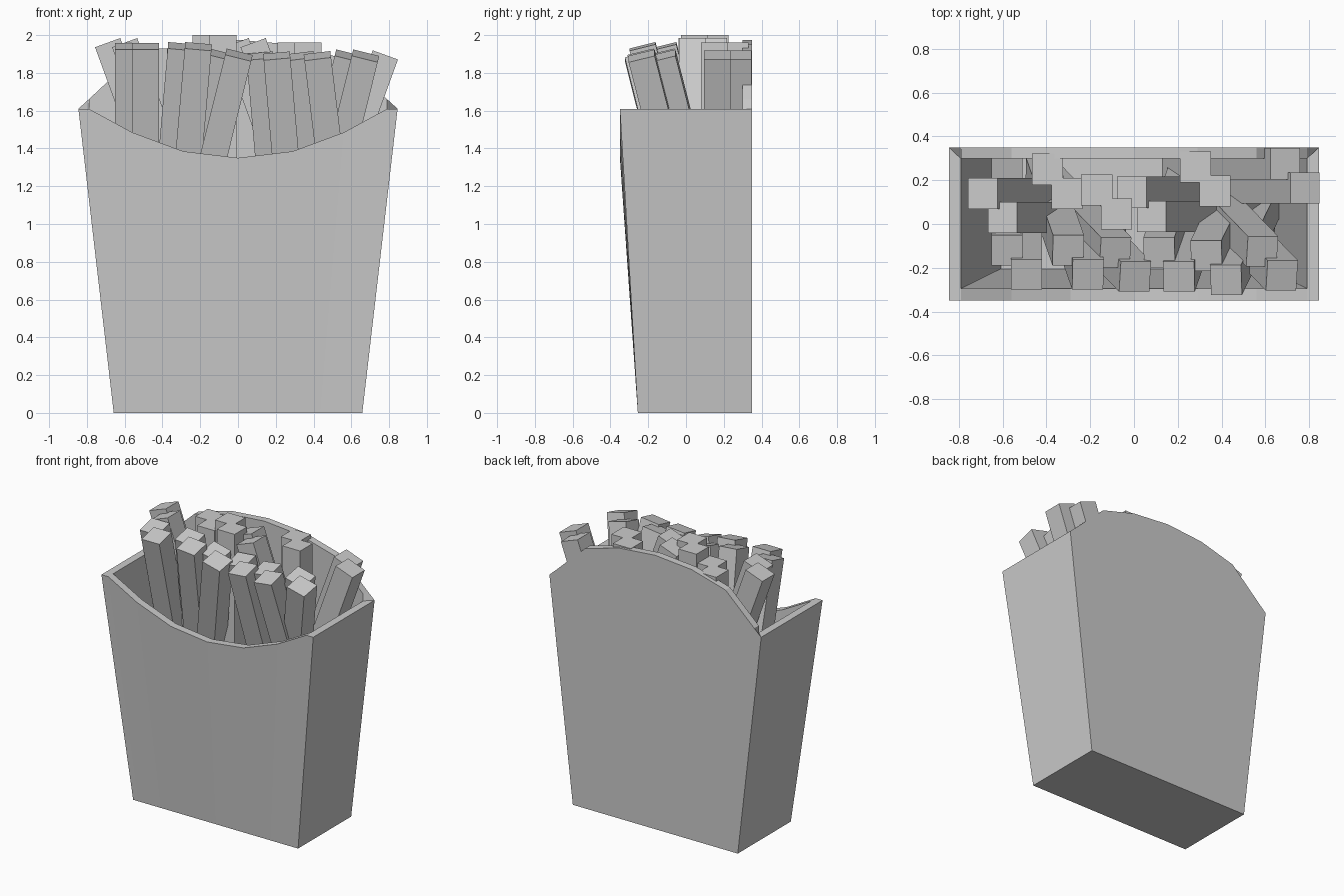
import bpy, bmesh
from math import radians
from mathutils import Matrix, Vector

if "Cube" in bpy.data.objects:
    bpy.data.objects.remove(bpy.data.objects["Cube"])


def make_object(name, bm):
    bmesh.ops.recalc_face_normals(bm, faces=bm.faces)
    mesh = bpy.data.meshes.new(name)
    bm.to_mesh(mesh)
    bm.free()
    obj = bpy.data.objects.new(name, mesh)
    bpy.context.collection.objects.link(obj)
    return obj


# Carton: half profiles (x, front rim z, back rim z), mirrored across x
HALF = [(0.845, 1.61, 1.61), (0.79, 1.61, 1.66), (0.56, 1.485, 1.875),
        (0.29, 1.385, 1.95), (0.0, 1.35, 1.975)]
PROFILE = [(-x, f, b) for x, f, b in HALF] + HALF[-2::-1]


def rim_loops(bm, half_top, half_bottom, front_top, front_bottom, back, floor):
    """Top and bottom vertex loops: front left to right, then back right to left."""
    def clamp(x):
        return max(-half_top, min(half_top, x))
    k = half_bottom / half_top
    top, bottom = [], []
    for row, index, y_top, y_bot in ((PROFILE, 1, front_top, front_bottom),
                                     (PROFILE[::-1], 2, back, back)):
        for p in row:
            x, z = clamp(p[0]), p[index]
            # walls above the corner height stay vertical in outline
            top.append(bm.verts.new((x, y_top, z)))
            bottom.append(bm.verts.new((x * k, y_bot, floor)))
    return top, bottom


def bridge(bm, a, b):
    n = len(a)
    for i in range(n):
        j = (i + 1) % n
        bm.faces.new((a[i], a[j], b[j], b[i]))


bm = bmesh.new()
out_top, out_bottom = rim_loops(bm, 0.845, 0.658, -0.35, -0.255, 0.35, 0.0)
in_top, in_bottom = rim_loops(bm, 0.79, 0.608, -0.295, -0.205, 0.298, 0.05)
bridge(bm, out_top, out_bottom)
bridge(bm, out_top, in_top)
bridge(bm, in_top, in_bottom)
bm.faces.new(out_bottom)
bm.faces.new(in_bottom)
bmesh.ops.remove_doubles(bm, verts=bm.verts, dist=0.0005)
make_object("carton", bm)

# Fries: top centre x, y, z, then lean to the right and lean forward in degrees
FRY_PAIRS = [
    (-0.69, 0.14, 1.96, -20, 0), (-0.395, 0.25, 1.93, 0, 0),
    (-0.17, 0.155, 2.0, 0, 0), (-0.01, 0.145, 1.96, -20, 0),
    (0.28, 0.26, 1.96, 0, 0), (0.69, 0.275, 1.895, 20, 0),
    (-0.58, -0.12, 1.94, 0, 14), (-0.30, -0.12, 1.94, 5, 14),
    (-0.085, -0.13, 1.895, 14, 14), (0.115, -0.13, 1.89, -5, 14),
    (0.33, -0.145, 1.89, -7, 14), (0.585, -0.125, 1.89, 14, 14),
]
WIDTH, LENGTH = 0.142, 1.45
PAIR_STEP = Vector((0.09, -0.11, 0.0))

for number, (x, y, z, right, forward) in enumerate(FRY_PAIRS, 1):
    bm = bmesh.new()
    tilt = Matrix.Rotation(radians(right), 4, 'Y') @ Matrix.Rotation(radians(forward), 4, 'X')
    shape = Matrix.Translation((0, 0, -LENGTH / 2)) @ Matrix.Diagonal((WIDTH, WIDTH, LENGTH, 1))
    for k in (0, 1):
        place = Matrix.Translation(Vector((x, y, z)) + PAIR_STEP * k)
        bmesh.ops.create_cube(bm, size=1, matrix=place @ tilt @ shape)
    make_object(f"fry_pair_{number}", bm)
